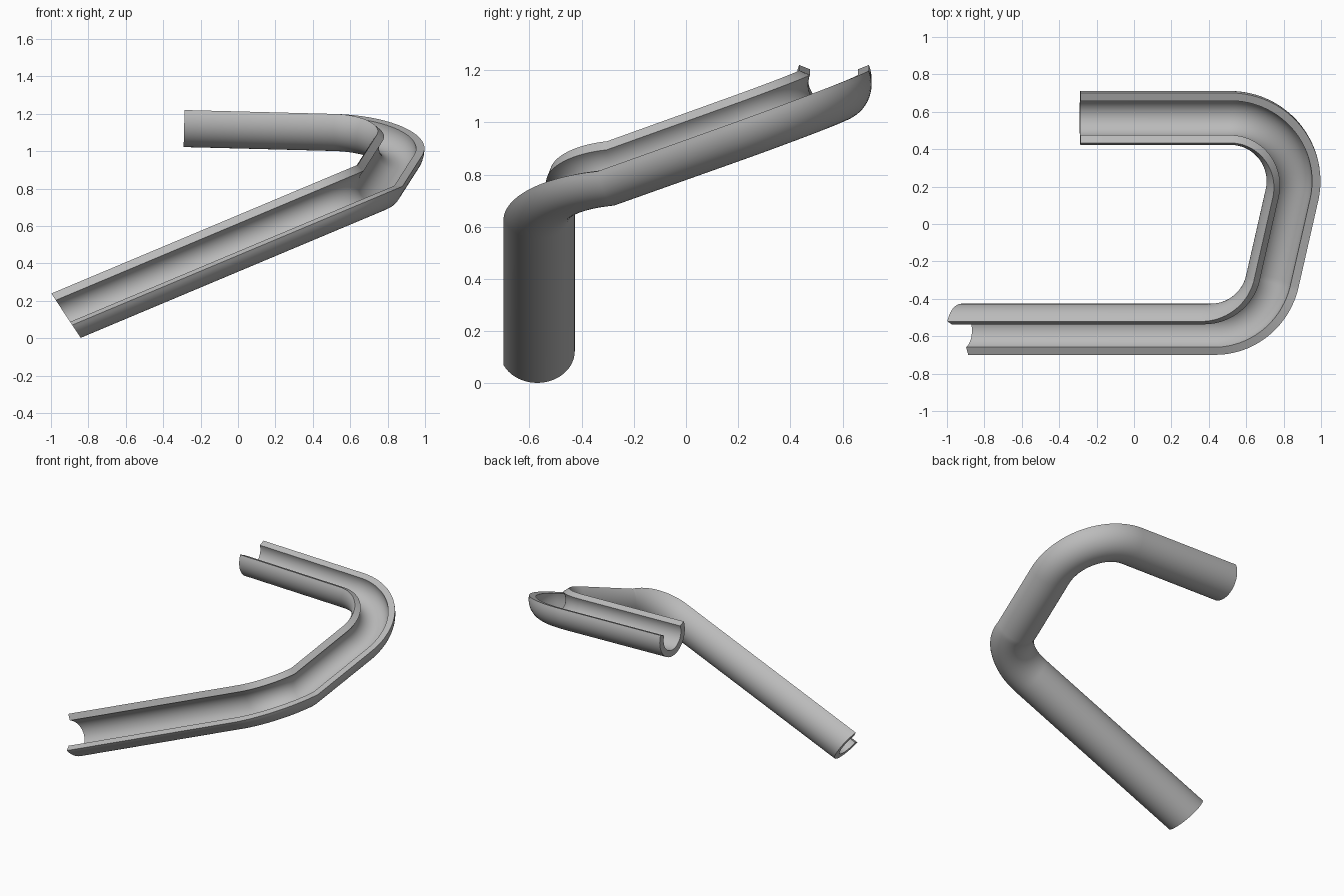
import bpy, bmesh
from math import sin, cos, radians, atan2
from mathutils import Vector, Matrix

cube = bpy.data.objects.get("Cube")
if cube:
    bpy.data.objects.remove(cube, do_unlink=True)

OUTER, INNER = 0.144, 0.099      # pipe wall radii
RIM = radians(22)                # how far the walls rise past half a circle
BEND = 0.338                     # centreline radius of both bends
LOW, HIGH = Vector((0.41, -0.232)), Vector((0.515, 0.229))   # bend centres
ARC_STEPS, SECTION_STEPS = 24, 32

grey = bpy.data.materials.new("plain_grey")
grey.use_nodes = True
colour = (0.5, 0.5, 0.5, 1)
grey.diffuse_color = colour
grey.node_tree.nodes["Principled BSDF"].inputs["Base Color"].default_value = colour


def arc(centre, start, end):
    for i in range(ARC_STEPS + 1):
        a = start + (end - start) * i / ARC_STEPS
        yield centre + BEND * Vector((cos(a), sin(a)))


# Centreline: upper run, upper bend, middle run, lower bend, lower run
side = HIGH - LOW
turn = atan2(side.y, side.x) - radians(90)
lower_z = lambda p: 0.124 + 0.42 * (p.x + 0.922)
joint = LOW + BEND * Vector((cos(turn), sin(turn)))
upper_z = lambda p: lower_z(joint) + 0.363 * (p.y - joint.y) - 0.026 * (p.x - joint.x)

upper = [Vector((-0.287, HIGH.y + BEND))] + list(arc(HIGH, radians(90), turn))
lower = list(arc(LOW, turn, radians(-90))) + [Vector((-0.922, LOW.y - BEND))]
path = [Vector((p.x, p.y, upper_z(p))) for p in upper]
path += [Vector((p.x, p.y, lower_z(p))) for p in lower]

# Trough section swept along the centreline without added twist
bm = bmesh.new()
angles = [RIM - (radians(180) + 2 * RIM) * i / SECTION_STEPS
          for i in range(SECTION_STEPS + 1)]
section = [(OUTER, a) for a in angles] + [(INNER, a) for a in reversed(angles)]
rings, up, old = [], Vector((0, 0, 1)), None
last = len(path) - 1
for i, p in enumerate(path):
    before = (p - path[max(i - 1, 0)]).normalized()
    after = (path[min(i + 1, last)] - p).normalized()
    tangent = (before + after).normalized()
    if old:
        up = old.rotation_difference(tangent) @ up
    up = (up - tangent * up.dot(tangent)).normalized()
    old = tangent
    across = tangent.cross(up)
    ring = []
    for r, a in section:
        offset = (across * cos(a) + up * sin(a)) * r
        if i == last:
            # the lower mouth is cut at a slant
            vertical = Vector((0, -1, 0)).cross(tangent)
            vertical *= 1 if vertical.z > 0 else -1
            offset += tangent * 0.19 * offset.dot(vertical)
        ring.append(bm.verts.new(p + offset))
    rings.append(ring)

n = len(section)
for a, b in zip(rings, rings[1:]):
    for j in range(n):
        k = (j + 1) % n
        bm.faces.new((a[j], a[k], b[k], b[j]))

# Mouths closed by strips between the two walls
for ring in (rings[0], rings[-1]):
    for j in range(SECTION_STEPS):
        bm.faces.new((ring[j], ring[j + 1], ring[n - 2 - j], ring[n - 1 - j]))
bmesh.ops.recalc_face_normals(bm, faces=bm.faces)

mesh = bpy.data.meshes.new("curved_trough")
bm.to_mesh(mesh)
bm.free()
mesh.materials.append(grey)
trough = bpy.data.objects.new("curved_trough", mesh)
bpy.context.collection.objects.link(trough)
bpy.context.view_layer.objects.active = trough
trough.select_set(True)
bpy.ops.object.shade_smooth_by_angle(angle=radians(35))
